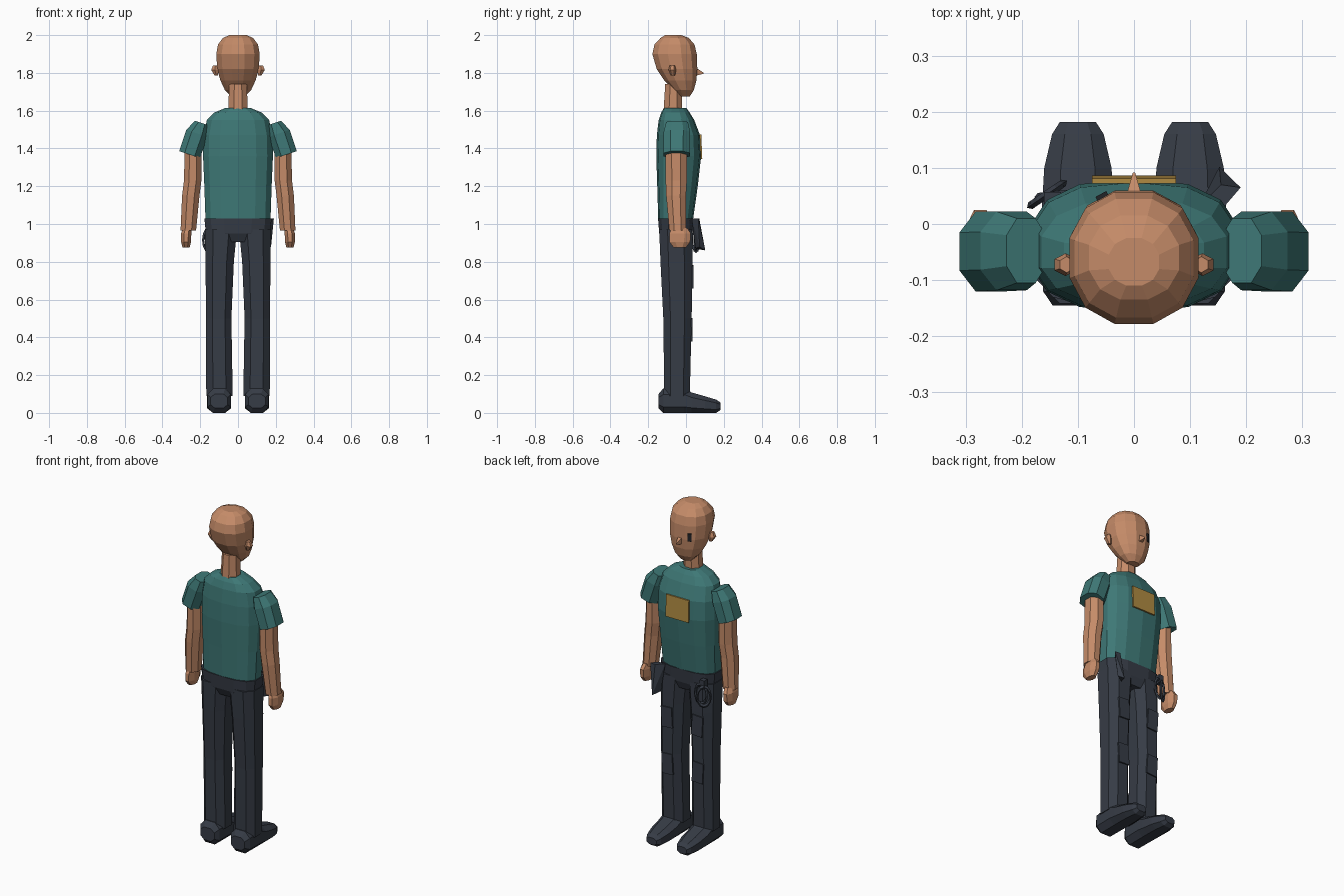
import bpy, bmesh, math
from mathutils import Matrix, Vector


def material(name, rgb):
    m = bpy.data.materials.new(name)
    m.diffuse_color = (*rgb, 1)
    return m


SKIN = material("skin", (0.56, 0.26, 0.14))
TEAL = material("teal_cloth", (0.048, 0.188, 0.181))
DARK = material("dark_cloth", (0.037, 0.045, 0.061))
GOLD = material("gold_badge", (0.44, 0.26, 0.055))
BLACK = material("eye_black", (0.015, 0.017, 0.02))


def finish(name, bm, mat):
    bmesh.ops.recalc_face_normals(bm, faces=bm.faces)
    me = bpy.data.meshes.new(name)
    bm.to_mesh(me)
    bm.free()
    me.materials.append(mat)
    ob = bpy.data.objects.new(name, me)
    bpy.context.collection.objects.link(ob)
    return ob


def loft(name, rings, mat, n=12, p=2.0, axis="z", tilt=0.0, side=1):
    """Skin rings (t, centre_x, half_x, low, high) along z or y, capped at both ends."""
    bm = bmesh.new()
    loops = []
    k = 1 / math.cos(math.pi / n) ** (2 / p)
    for t, cx, hx, lo, hi in rings:
        loop = []
        for i in range(n):
            a = (i + 0.5) * 2 * math.pi / n
            c, s = math.cos(a), math.sin(a)
            u = k * hx * math.copysign(abs(c) ** (2 / p), c)
            v = (lo + hi) / 2 + k * (hi - lo) / 2 * math.copysign(abs(s) ** (2 / p), s)
            co = (cx + u, v, t + tilt * u) if axis == "z" else (cx + u, t, v)
            loop.append(bm.verts.new((co[0] * side, co[1], co[2])))
        loops.append(loop)
    for a, b in zip(loops, loops[1:]):
        for i in range(n):
            j = (i + 1) % n
            bm.faces.new((a[i], a[j], b[j], b[i]))
    bm.faces.new(loops[0])
    bm.faces.new(loops[-1])
    return finish(name, bm, mat)


def plate(name, centre, size, mat, rot=(0, 0, 0)):
    bm = bmesh.new()
    bmesh.ops.create_cube(bm, size=1)
    m = Matrix.Translation(centre)
    for ang, ax in zip(rot, "XYZ"):
        m = m @ Matrix.Rotation(ang, 4, ax)
    bm.transform(m @ Matrix.Diagonal((*size, 1)))
    return finish(name, bm, mat)


# Head, leaning forward over the neck
loft("head", [
    (1.675, 0, 0.035, -0.035, 0.02), (1.71, 0, 0.07, -0.07, 0.042),
    (1.76, 0, 0.093, -0.115, 0.055), (1.82, 0, 0.11, -0.155, 0.06),
    (1.90, 0, 0.115, -0.178, 0.057), (1.95, 0, 0.106, -0.167, 0.045),
    (1.985, 0, 0.08, -0.135, 0.015), (2.0, 0, 0.045, -0.11, -0.025)], SKIN, p=2.2)
loft("neck", [(1.58, 0, 0.052, -0.12, -0.02), (1.74, 0, 0.047, -0.11, -0.02)], SKIN, n=8)
loft("nose", [(0.05, 0, 0.014, 1.785, 1.83), (0.092, 0, 0.002, 1.795, 1.802)], SKIN, n=4, axis="y")
plate("eye", (-0.057, 0.0495, 1.835), (0.022, 0.009, 0.045), BLACK, (0, 0, 0.5))

# Shirt body
loft("shirt", [
    (1.02, 0, 0.172, -0.145, 0.035), (1.20, 0, 0.178, -0.15, 0.06),
    (1.36, 0, 0.185, -0.155, 0.078), (1.47, 0, 0.182, -0.152, 0.072),
    (1.55, 0, 0.165, -0.143, 0.042), (1.59, 0, 0.125, -0.13, 0.018),
    (1.615, 0, 0.065, -0.115, 0.0)], TEAL, n=14, p=2.5)
plate("chest_badge", (0, 0.079, 1.41), (0.15, 0.009, 0.13), GOLD, (0.04, 0, 0))

# Hips
loft("hips", [(0.905, 0, 0.10, -0.12, 0.015), (0.95, 0, 0.17, -0.142, 0.032),
              (1.03, 0, 0.178, -0.148, 0.038)], DARK, p=3)

for side, label in ((1, "right"), (-1, "left")):
    # Ear
    loft(label + "_ear", [(1.785, 0.115, 0.008, -0.08, -0.06), (1.815, 0.122, 0.02, -0.09, -0.055),
                          (1.84, 0.12, 0.012, -0.085, -0.06)], SKIN, n=6, side=side)
    # Sleeve
    loft(label + "_sleeve", [
        (1.367, 0.256, 0.055, -0.12, 0.022), (1.48, 0.218, 0.056, -0.118, 0.022),
        (1.535, 0.192, 0.035, -0.105, 0.01)], TEAL, n=8, p=2.4, tilt=0.33, side=side)
    # Arm and hand
    loft(label + "_arm", [
        (0.965, 0.263, 0.041, -0.088, 0.0), (1.15, 0.25, 0.046, -0.105, 0.0),
        (1.23, 0.24, 0.046, -0.108, 0.005), (1.40, 0.238, 0.044, -0.11, 0.005)],
        SKIN, n=8, side=side)
    loft(label + "_hand", [
        (0.875, 0.275, 0.019, -0.065, 0.0), (0.905, 0.275, 0.026, -0.088, 0.022),
        (0.95, 0.274, 0.027, -0.088, 0.025), (0.98, 0.268, 0.024, -0.075, 0.005)],
        SKIN, n=8, side=side)
    # Trouser leg and front patches
    loft(label + "_leg", [
        (0.09, 0.098, 0.070, -0.115, 0.02), (0.50, 0.102, 0.067, -0.12, 0.03),
        (0.80, 0.097, 0.075, -0.135, 0.034), (0.97, 0.09, 0.085, -0.142, 0.033)],
        DARK, n=8, p=2.5, side=side)
    for z, y in ((0.72, 0.036), (0.44, 0.031)):
        plate(label + "_leg_patch", (side * 0.1, y, z), (0.07, 0.009, 0.12), DARK, (0, 0.06 * side, 0))
    # Shoe
    loft(label + "_shoe", [
        (-0.145, 0.1, 0.045, 0.025, 0.10), (-0.12, 0.1, 0.062, 0.0, 0.13),
        (-0.01, 0.1, 0.064, 0.0, 0.13), (0.03, 0.1, 0.064, 0.0, 0.108),
        (0.10, 0.1, 0.06, 0.0, 0.088), (0.16, 0.1, 0.046, 0.0, 0.07),
        (0.182, 0.1, 0.032, 0.015, 0.055)], DARK, n=8, p=2.6, axis="y", side=side)

# Holster on one hip
bm = bmesh.new()
for co in ((0.115, 0.03, 1.03), (0.19, 0.065, 1.03), (0.16, 0.03, 1.03), (0.155, 0.07, 1.03),
           (0.13, 0.05, 0.87), (0.152, 0.102, 0.86), (0.175, 0.072, 0.88)):
    bm.verts.new(co)
bmesh.ops.convex_hull(bm, input=bm.verts)
finish("holster", bm, DARK)

# Handcuffs: belt loop and two hanging rings
plate("cuff_loop", (-0.145, 0.042, 0.985), (0.03, 0.03, 0.05), DARK)
for i, (x, y, turn) in enumerate(((-0.135, 0.052, 0.1), (-0.155, 0.053, 0.6))):
    bpy.ops.mesh.primitive_torus_add(
        major_segments=12, minor_segments=4, major_radius=0.036, minor_radius=0.007,
        location=(x, y, 0.925 - 0.01 * i), rotation=(math.pi / 2, 0, turn))
    ring = bpy.context.object
    ring.name = "cuff_ring"
    ring.scale = (1, 1.6, 1)
    ring.data.materials.append(DARK)
